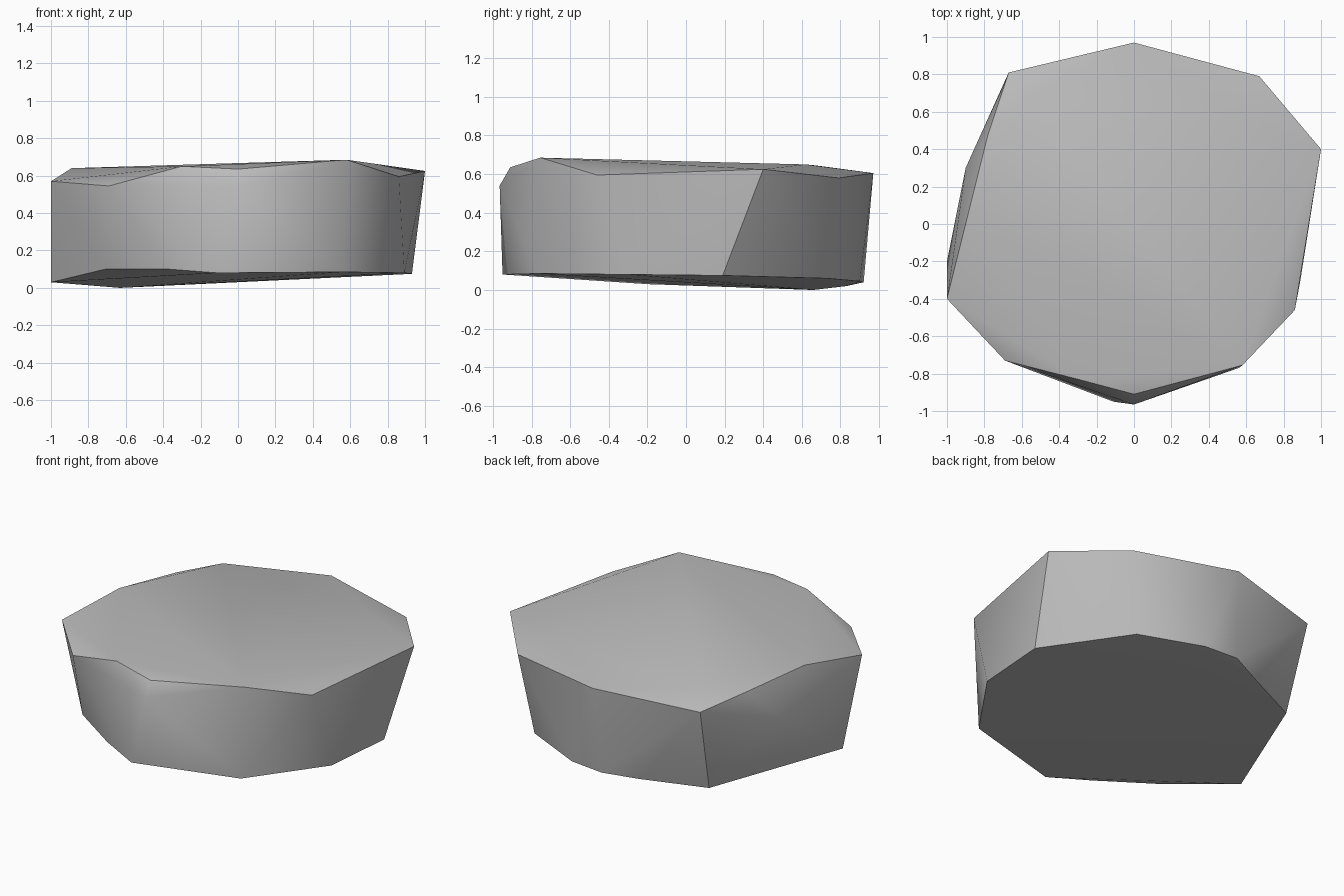
import bpy
import bmesh
from math import radians

if "Cube" in bpy.data.objects:
    bpy.data.objects.remove(bpy.data.objects["Cube"], do_unlink=True)

# Plain grey stone material
grey = (0.5, 0.5, 0.5, 1.0)
stone_grey = bpy.data.materials.new("stone_grey")
stone_grey.use_nodes = True
stone_grey.diffuse_color = grey
stone_grey.node_tree.nodes["Principled BSDF"].inputs["Base Color"].default_value = grey

# Upper rim, anticlockwise from the back
top_rim = [
    (0, .97, .605), (-.67, .81, .565), (-.78, .48, .605), (-.89, .04, .64),
    (-1, -.4, .57), (-.69, -.73, .545), (-.3, -.83, .65), (0, -.91, .635),
    (.58, -.755, .685), (.86, -.46, .595), (1, .4, .625), (.67, .79, .58),
]
# Slight crown inside the rim
crown = [(-.58, .67, .645), (.5, .62, .65)]
# Bulges on the side wall
side_bulges = [(0, -.965, .54), (-.9, .3, .4)]
# Base outline
base_rim = [
    (-.63, .66, 0), (-1, -.2, .03), (-.71, -.6, .1), (-.37, -.83, .1),
    (-.11, -.95, .08), (.56, -.77, .085), (.89, -.3, .08), (.93, .19, .075),
    (.59, .73, .06), (.2, .9, .045), (-.03, .92, .04), (-.24, .83, .02),
]

# Wrap the outlines in one faceted shell
bm = bmesh.new()
for point in top_rim + crown + side_bulges + base_rim:
    bm.verts.new(point)
hull = bmesh.ops.convex_hull(bm, input=bm.verts)
loose = [v for v in bm.verts if not v.link_faces]
bmesh.ops.delete(bm, geom=loose, context='VERTS')
bmesh.ops.recalc_face_normals(bm, faces=bm.faces)

mesh = bpy.data.meshes.new("flat_stone")
bm.to_mesh(mesh)
bm.free()
mesh.materials.append(stone_grey)
flat_stone = bpy.data.objects.new("flat_stone", mesh)
bpy.context.collection.objects.link(flat_stone)

# Soft shading across shallow facets, crisp rims
bpy.ops.object.select_all(action='DESELECT')
flat_stone.select_set(True)
bpy.context.view_layer.objects.active = flat_stone
bpy.ops.object.shade_smooth_by_angle(angle=radians(35))
